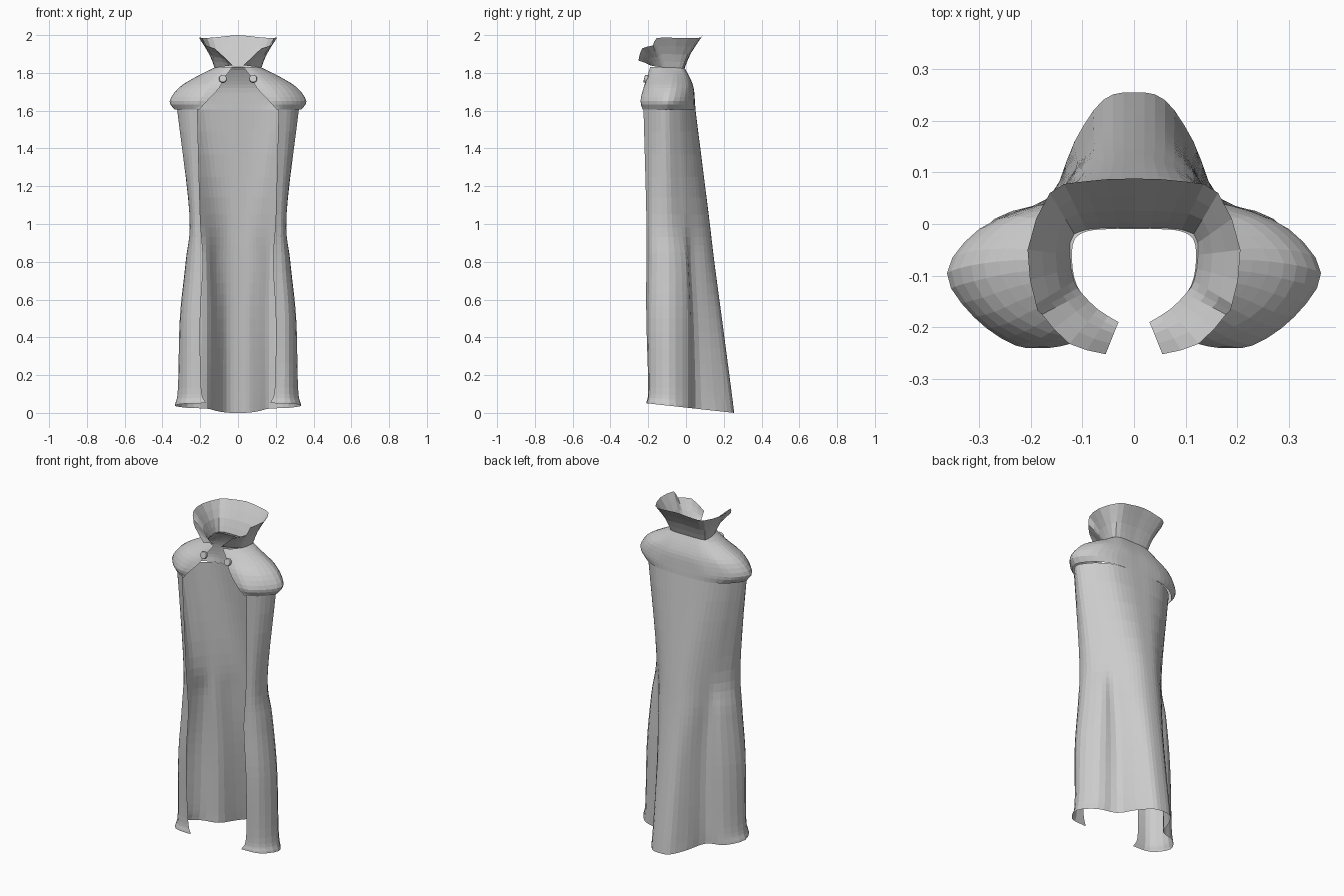
import bpy
import math
from mathutils import Vector

if "Cube" in bpy.data.objects:
    bpy.data.objects.remove(bpy.data.objects["Cube"])

cloth = bpy.data.materials.new("grey_cloth")
cloth.diffuse_color = (0.6, 0.6, 0.6, 1)
cloth.use_nodes = True
cloth.node_tree.nodes["Principled BSDF"].inputs["Base Color"].default_value = cloth.diffuse_color


def spline(pts, steps):
    """Catmull-Rom resampling of a list of points."""
    p = [2 * pts[0] - pts[1]] + pts + [2 * pts[-1] - pts[-2]]
    out = []
    for i in range(1, len(p) - 2):
        a, b, c, d = p[i - 1:i + 3]
        for k in range(steps):
            t = k / steps
            out.append(0.5 * (2 * b + (c - a) * t + (2 * a - 5 * b + 4 * c - d) * t * t
                              + (3 * b - a - 3 * c + d) * t ** 3))
    return out + [pts[-1]]


def loft(name, sections, around, up):
    """Sheet through half sections running from back centre to front edge, mirrored in x."""
    rows = []
    for half in sections:
        half = [Vector(p) for p in half]
        left = [Vector((-p.x, p.y, p.z)) for p in half[:0:-1]]
        rows.append(spline(left + half, around))
    grid = list(zip(*[spline(list(col), up) for col in zip(*rows)]))
    n = len(grid[0])
    verts = [v for row in grid for v in row]
    faces = [(r * n + c, (r + 1) * n + c, (r + 1) * n + c + 1, r * n + c + 1)
             for r in range(len(grid) - 1) for c in range(n - 1)]
    mesh = bpy.data.meshes.new(name)
    mesh.from_pydata(verts, [], faces)
    mesh.materials.append(cloth)
    obj = bpy.data.objects.new(name, mesh)
    bpy.context.collection.objects.link(obj)
    return obj


def level(z, *xy, tilt=0.0):
    """Horizontal section; tilt lifts the hem towards the front."""
    return [(x, y, z + tilt * (0.255 - y)) for x, y in xy]


# Long body: flared back panel, grooves, and two front side drapes
loft("cape_body", [
    level(0, (0, .255), (.06, .24), (.115, .16), (.165, .05),
          (.27, .01), (.335, -.09), (.28, -.195), (.17, -.21), tilt=.11),
    level(.12, (0, .24), (.06, .225), (.115, .145), (.165, .05),
          (.26, .01), (.318, -.09), (.27, -.185), (.195, -.2), tilt=.03),
    level(.5, (0, .19), (.06, .177), (.11, .12), (.163, .04),
          (.25, .01), (.308, -.09), (.27, -.185), (.2, -.21)),
    level(.8, (0, .15), (.06, .14), (.115, .1), (.168, .025),
          (.23, 0), (.277, -.09), (.25, -.18), (.185, -.21)),
    level(1.05, (0, .12), (.06, .113), (.12, .08), (.18, .02),
          (.22, -.03), (.257, -.1), (.24, -.18), (.2, -.21)),
    level(1.605, (0, .05), (.09, .048), (.18, .032), (.25, -.01),
          (.29, -.05), (.322, -.11), (.28, -.18), (.215, -.225)),
], 3, 5)

# Rounded shoulder mantle, overhanging the body at the sides
loft("shoulder_mantle", [
    level(1.605, (0, .05), (.09, .048), (.18, .035), (.27, -.01),
          (.335, -.1), (.29, -.175), (.235, -.215), (.205, -.23)),
    level(1.65, (0, .047), (.09, .046), (.19, .035), (.3, -.01),
          (.362, -.095), (.31, -.18), (.23, -.235), (.165, -.24)),
    level(1.72, (0, .04), (.08, .04), (.16, .03), (.25, 0),
          (.315, -.08), (.27, -.17), (.18, -.22), (.1, -.225)),
    level(1.775, (0, .02), (.06, .02), (.12, .015), (.18, -.01),
          (.23, -.07), (.2, -.14), (.13, -.19), (.07, -.207)),
    level(1.83, (0, -.01), (.05, -.01), (.09, -.014), (.115, -.03),
          (.12, -.07), (.11, -.12), (.075, -.165), (.03, -.19)),
], 3, 3)

# Flared standing collar, cut low at the front
base = [(0, -.01, 1.82), (.06, -.01, 1.82), (.115, -.02, 1.82), (.121, -.06, 1.82),
        (.115, -.11, 1.825), (.1, -.135, 1.83), (.07, -.165, 1.835), (.03, -.19, 1.84)]
rim = [(0, .088, 2.0), (.1, .082, 1.99), (.163, .06, 1.985), (.206, -.05, 1.985),
       (.19, -.155, 1.985), (.178, -.175, 1.945), (.125, -.232, 1.93), (.055, -.252, 1.865)]
middle = [tuple(a + (b - a) * f for a, b, f in zip(p, q, (.36, .36, .47)))
          for p, q in zip(base, rim)]
loft("collar", [base, middle, rim], 2, 2)

# Round clasp buttons either side of the throat
for side, label in ((-1, "left"), (1, "right")):
    bpy.ops.mesh.primitive_cylinder_add(
        vertices=16, radius=.021, depth=.02, location=(side * .08, -.212, 1.768),
        rotation=(math.radians(75), 0, 0))
    button = bpy.context.object
    button.name = label + "_button"
    button.data.materials.append(cloth)
    bevel = button.modifiers.new("rounded_rim", 'BEVEL')
    bevel.width = .005
    bevel.segments = 2
